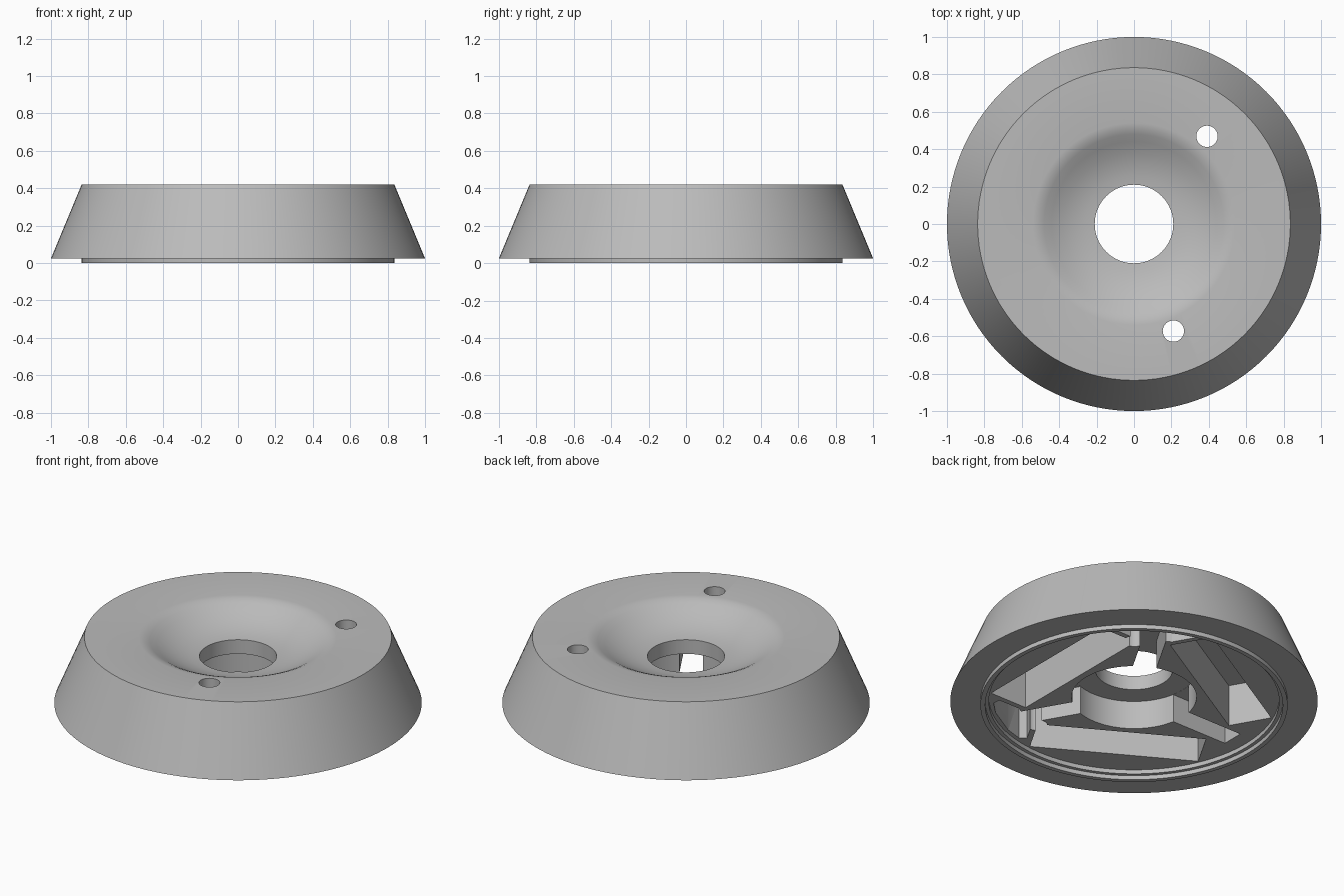
import bpy, bmesh, math
from mathutils import Matrix

SEGMENTS = 128

if "Cube" in bpy.data.objects:
    bpy.data.objects.remove(bpy.data.objects["Cube"], do_unlink=True)

grey = bpy.data.materials.new("plain_grey")
grey.use_nodes = True
colour = (0.5, 0.5, 0.5, 1)
grey.diffuse_color = colour
grey.node_tree.nodes["Principled BSDF"].inputs["Base Color"].default_value = colour


def finish(bm, name):
    bmesh.ops.recalc_face_normals(bm, faces=bm.faces)
    mesh = bpy.data.meshes.new(name)
    bm.to_mesh(mesh)
    bm.free()
    obj = bpy.data.objects.new(name, mesh)
    bpy.context.collection.objects.link(obj)
    mesh.materials.append(grey)
    return obj


def lathe(name, profile):
    """Turn a closed (radius, height) profile about z."""
    bm = bmesh.new()
    rings = []
    for i in range(SEGMENTS):
        a = math.tau * i / SEGMENTS
        rings.append([bm.verts.new((r * math.cos(a), r * math.sin(a), z)) for r, z in profile])
    n = len(profile)
    for i in range(SEGMENTS):
        a, b = rings[i], rings[(i + 1) % SEGMENTS]
        for j in range(n):
            k = (j + 1) % n
            bm.faces.new((a[j], b[j], b[k], a[k]))
    return finish(bm, name)


def prism(name, outline, top, degrees):
    """Upright cutter from below the base to the given height, turned about z."""
    bm = bmesh.new()
    low = bm.faces.new([bm.verts.new((x, y, -0.1)) for x, y in outline])
    up = bmesh.ops.extrude_face_region(bm, geom=[low])["geom"]
    for v in up:
        if isinstance(v, bmesh.types.BMVert):
            v.co.z = top
    bm.transform(Matrix.Rotation(math.radians(degrees), 4, "Z"))
    obj = finish(bm, name)
    obj.hide_render = True
    return obj


def box(x0, x1, half):
    return [(x0, -half), (x1, -half), (x1, half), (x0, half)]


# Tapered body with dished top, centre bore, counterbore and stepped foot ring
body = lathe("tapered_base", [
    (0.21, 0.22), (0.21, 0.305), (0.26, 0.311), (0.32, 0.326), (0.38, 0.348),
    (0.44, 0.379), (0.48, 0.402), (0.51, 0.415), (0.54, 0.42), (0.836, 0.42),
    (1.0, 0.025), (0.836, 0.025), (0.836, 0), (0.81, 0), (0.81, 0.025),
    (0.79, 0.025), (0.79, 0.05), (0.34, 0.05), (0.34, 0.22)])

# Three long pockets and three radial slots under the body
cutters = []
for i in range(3):
    turn = 120 * i
    cutters.append(prism("pocket_cutter", box(0.38, 0.625, 0.465), 0.3, turn))
    cutters.append(prism("slot_cutter", box(0.25, 0.7, 0.065), 0.219, turn + 60))

# Corner cavities, each with a small hole through the top
half = [(0.63, 0.1), (0.7, 0.22), (0.74, 0.2), (0.765, 0.1)]
cavity = half + [(x, -y) for x, y in reversed(half)]
hole = [(0.61 + 0.057 * math.cos(math.tau * i / 32), 0.057 * math.sin(math.tau * i / 32))
        for i in range(32)]
for turn in (60, -60):
    cutters.append(prism("cavity_cutter", cavity, 0.3, turn))
    cutters.append(prism("hole_cutter", hole, 0.6, turn - 9.8))

bpy.ops.object.select_all(action="DESELECT")
bpy.context.view_layer.objects.active = body
body.select_set(True)
for cutter in cutters:
    cut = body.modifiers.new("cut", "BOOLEAN")
    cut.operation = "DIFFERENCE"
    cut.solver = "EXACT"
    cut.object = cutter
    bpy.ops.object.modifier_apply(modifier=cut.name)
    bpy.data.objects.remove(cutter, do_unlink=True)

bpy.ops.object.shade_smooth_by_angle(angle=math.radians(30))
